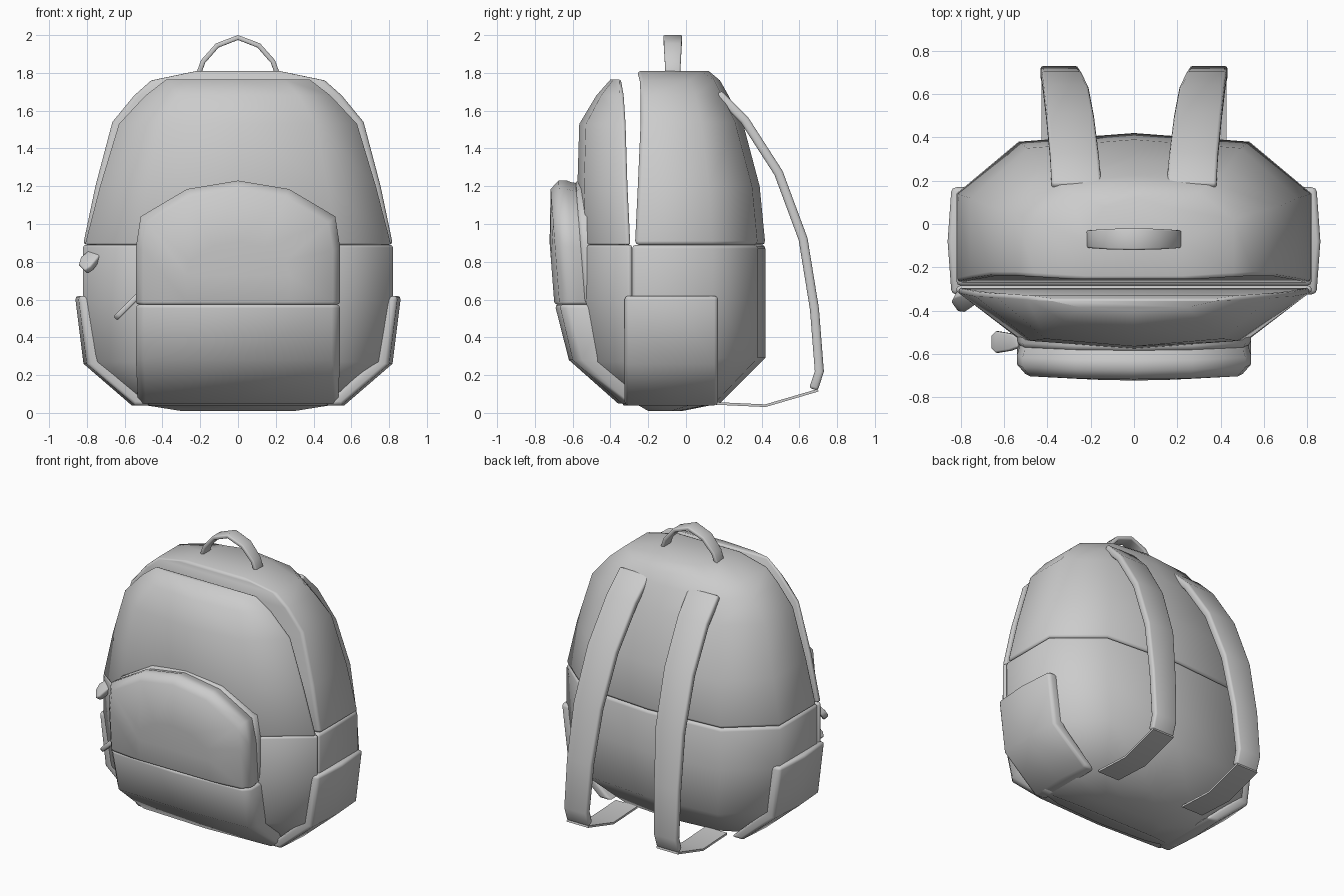
import bpy, bmesh, math
from mathutils import Vector


def loft(name, rings, bevel=0.02):
    """Skin a list of equal-length point rings, cap the ends and round the rims."""
    bm = bmesh.new()
    vs = [[bm.verts.new(p) for p in r] for r in rings]
    n = len(vs[0])
    for a, b in zip(vs, vs[1:]):
        for i in range(n):
            j = (i + 1) % n
            bm.faces.new((a[i], a[j], b[j], b[i]))
    bm.faces.new(vs[0])
    bm.faces.new(vs[-1])
    bmesh.ops.recalc_face_normals(bm, faces=bm.faces[:])
    me = bpy.data.meshes.new(name)
    bm.to_mesh(me)
    bm.free()
    ob = bpy.data.objects.new(name, me)
    bpy.context.collection.objects.link(ob)
    bpy.ops.object.select_all(action='DESELECT')
    bpy.context.view_layer.objects.active = ob
    ob.select_set(True)
    if bevel:
        m = ob.modifiers.new("rim", 'BEVEL')
        m.width, m.segments = bevel, 2
        m.limit_method, m.angle_limit = 'ANGLE', math.radians(62)
        bpy.ops.object.modifier_apply(modifier=m.name)
    bpy.ops.object.shade_smooth_by_angle(angle=math.radians(58))
    return ob


def shell(name, levels, k=0.65, bevel=0.02):
    """Half-ring loft; each level is (z, half width, flat y, side y, corner y, centre y)."""
    rings = []
    for z, w, y0, ys, yc, ye in levels:
        half = [(w, y0), (w, ys), (w * k, yc)]
        ring = half + [(0, ye)] + [(-x, y) for x, y in reversed(half)]
        rings.append([(x, y, z) for x, y in ring])
    return loft(name, rings, bevel)


def ribbon(name, pts, widths, thick, side, bevel=0.01):
    """Flat band along a path; side is the direction of its width."""
    pts, side = [Vector(p) for p in pts], Vector(side).normalized()
    rings = []
    for i, p in enumerate(pts):
        t = pts[min(i + 1, len(pts) - 1)] - pts[max(i - 1, 0)]
        n = t.cross(side).normalized() * thick / 2
        s = side * widths[i] / 2
        rings.append([p + s + n, p - s + n, p - s - n, p + s - n])
    return loft(name, rings, bevel)


# Main bag: lower back and front halves
shell("lower_back_body", [
    (0.89, 0.82, -0.285, 0.14, 0.38, 0.42),
    (0.60, 0.82, -0.285, 0.14, 0.38, 0.42),
    (0.29, 0.78, -0.285, 0.14, 0.38, 0.42),
    (0.05, 0.55, -0.285, 0.05, 0.15, 0.18),
    (0.01, 0.30, -0.20, -0.08, -0.04, -0.02)])
shell("lower_front_body", [
    (0.89, 0.82, -0.285, -0.31, -0.53, -0.56),
    (0.60, 0.82, -0.285, -0.31, -0.53, -0.56),
    (0.27, 0.78, -0.285, -0.30, -0.49, -0.52),
    (0.04, 0.55, -0.20, -0.26, -0.31, -0.33)])

# Upper back shell and the separate front panel, with the open zip gap between
shell("upper_back_body", [
    (0.89, 0.82, -0.27, 0.14, 0.38, 0.42),
    (1.20, 0.755, -0.255, 0.12, 0.35, 0.39),
    (1.54, 0.665, -0.24, 0.08, 0.26, 0.30),
    (1.68, 0.55, -0.24, 0.05, 0.19, 0.225),
    (1.76, 0.46, -0.245, 0.02, 0.15, 0.18),
    (1.81, 0.22, -0.26, -0.08, 0.08, 0.12)])
shell("upper_front_panel", [
    (0.89, 0.81, -0.295, -0.32, -0.53, -0.57),
    (1.20, 0.73, -0.31, -0.335, -0.54, -0.575),
    (1.53, 0.63, -0.32, -0.34, -0.53, -0.565),
    (1.68, 0.49, -0.33, -0.35, -0.45, -0.475),
    (1.765, 0.38, -0.345, -0.355, -0.385, -0.40)])

# Front pocket: backing band, padded arched pouch, and lower compartment
arch = [(0.54, 0.575), (0.54, 0.88), (0.515, 1.04), (0.27, 1.185)]
arch += [(0, 1.23)] + [(-x, z) for x, z in reversed(arch)]


def arch_ring(scale, y):
    ring = []
    for x, z in arch:
        zz = 0.575 + (z - 0.575) * scale
        ring.append((x * scale, y - 0.05 * (zz - 0.575) / 0.65, zz))
    return ring


loft("front_pocket_backing", [arch_ring(1, -0.42), arch_ring(1, -0.54)], 0.025)
loft("front_pocket_pouch", [arch_ring(0.975, -0.50), arch_ring(0.985, -0.555),
                            arch_ring(1, -0.58), arch_ring(1, -0.625),
                            arch_ring(0.93, -0.67), arch_ring(0.5, -0.697)], 0.012)
shell("front_pocket_lower", [
    (0.575, 0.54, -0.40, -0.625, -0.67, -0.695),
    (0.28, 0.54, -0.35, -0.55, -0.60, -0.62),
    (0.05, 0.53, -0.20, -0.29, -0.34, -0.36)], k=0.92)

for s, side in ((1, "right"), (-1, "left")):
    # Side pocket wrapping down under the bag
    rings = []
    for z, xi, xo in ((0.62, 0.76, 0.845), (0.26, 0.70, 0.80), (0.04, 0.46, 0.545)):
        prof = [(xi, -0.325), (xo, -0.325), (xo + 0.018, -0.08), (xo, 0.17), (xi, 0.17)]
        rings.append([(s * x, y, z) for x, y in prof])
    loft(side + "_side_pocket", rings, 0.02)

    # Padded shoulder strap
    path = [(0.265, 0.17, 1.69), (0.275, 0.31, 1.55), (0.295, 0.49, 1.27),
            (0.315, 0.62, 0.92), (0.335, 0.68, 0.55), (0.345, 0.706, 0.22),
            (0.345, 0.675, 0.125)]
    ribbon(side + "_shoulder_strap", [(s * x, y, z) for x, y, z in path],
           [0.23, 0.225, 0.22, 0.21, 0.19, 0.175, 0.17], 0.048, (1, 0, 0), 0.014)

    # Thin webbing returning under the bag
    web = [(0.345, 0.70, 0.12), (0.345, 0.42, 0.038), (0.345, 0.16, 0.05)]
    ribbon(side + "_strap_webbing", [(s * x, y, z) for x, y, z in web],
           [0.165, 0.165, 0.165], 0.014, (1, 0, 0), 0)

# Carry handle
arc = [(0.21, 1.79), (0.185, 1.86), (0.11, 1.945), (0, 1.987)]
arc += [(-x, z) for x, z in reversed(arc[:-1])]
ribbon("carry_handle", [(x, -0.07, z) for x, z in arc],
       [0.08, 0.085, 0.095, 0.10, 0.095, 0.085, 0.08], 0.026, (0, 1, 0), 0.008)

# Zip pulls on the left side
ribbon("main_zip_pull", [(-0.70, -0.31, 0.87), (-0.75, -0.335, 0.84),
                         (-0.80, -0.36, 0.79), (-0.82, -0.37, 0.76)],
       [0.05, 0.08, 0.10, 0.06], 0.04, (0.5, -0.7, -0.5), 0.008)
ribbon("pocket_zip_pull", [(-0.53, -0.545, 0.62), (-0.57, -0.545, 0.58),
                           (-0.63, -0.545, 0.52), (-0.65, -0.545, 0.50)],
       [0.05, 0.08, 0.10, 0.06], 0.03, (0, 1, 0), 0.008)
